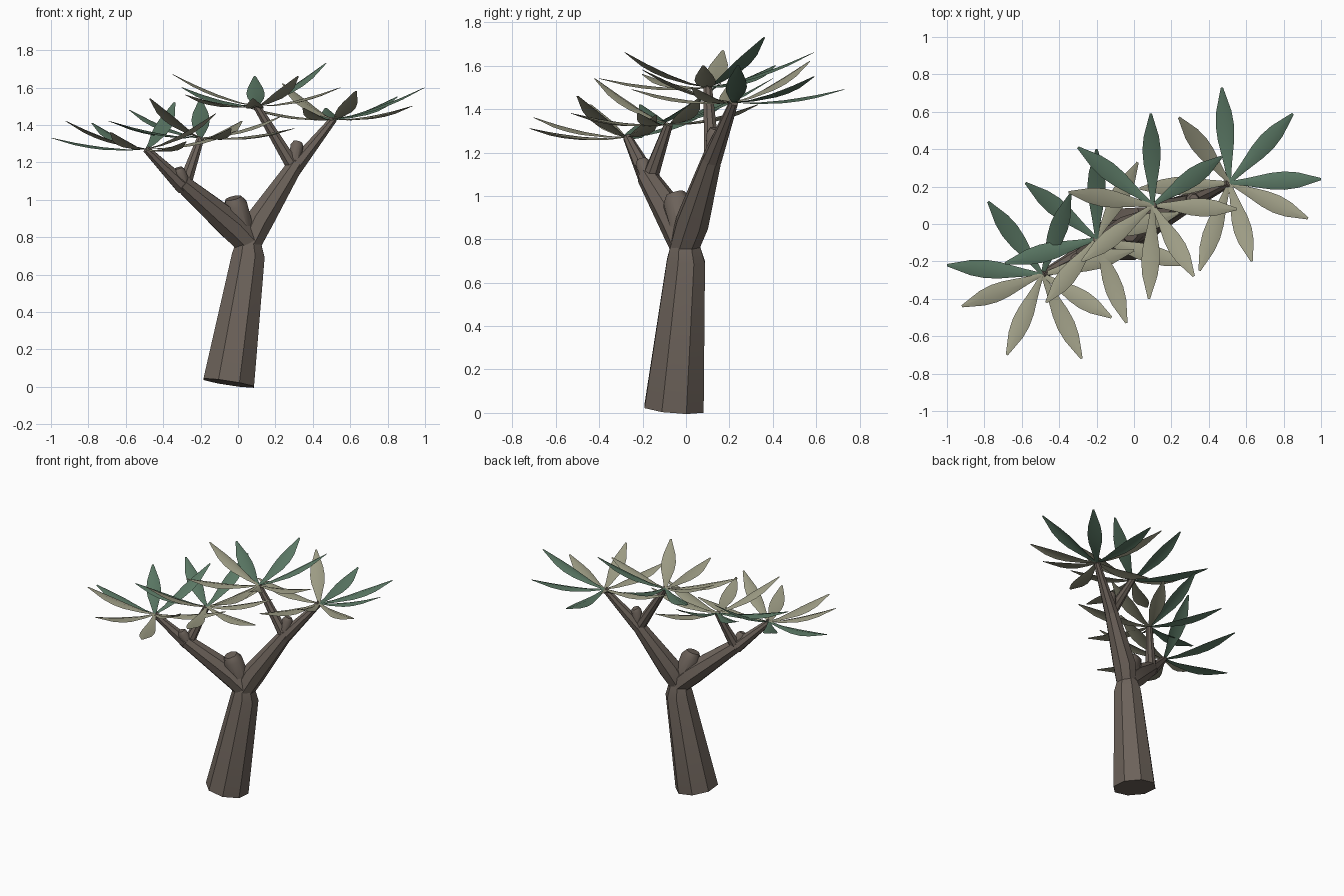
import bpy
import bmesh
import math
from mathutils import Vector

# Remove the default cube
default_cube = bpy.data.objects.get("Cube")
if default_cube:
    bpy.data.objects.remove(default_cube, do_unlink=True)


def make_material(name, colour):
    material = bpy.data.materials.new(name)
    material.use_nodes = True
    material.diffuse_color = (*colour, 1)
    shader = material.node_tree.nodes["Principled BSDF"]
    shader.inputs["Base Color"].default_value = (*colour, 1)
    shader.inputs["Roughness"].default_value = 0.9
    return material


bark = make_material("brown bark", (0.15, 0.122, 0.102))
green = make_material("green leaf", (0.105, 0.19, 0.13))
khaki = make_material("khaki leaf", (0.34, 0.335, 0.235))


def finish(name, bm, materials, angle):
    mesh = bpy.data.meshes.new(name)
    bm.to_mesh(mesh)
    bm.free()
    for material in materials:
        mesh.materials.append(material)
    obj = bpy.data.objects.new(name, mesh)
    bpy.context.collection.objects.link(obj)
    bpy.ops.object.select_all(action='DESELECT')
    obj.select_set(True)
    bpy.context.view_layer.objects.active = obj
    bpy.ops.object.shade_smooth_by_angle(angle=math.radians(angle))
    return obj


def limb(name, points, radii, sides=8):
    """Closed tapering tube whose rings stand across the path."""
    bm = bmesh.new()
    path = [Vector(p) for p in points]
    rings = []
    for i, centre in enumerate(path):
        along = (path[min(i + 1, len(path) - 1)] - path[max(i - 1, 0)]).normalized()
        across = Vector((0, 1, 0)).cross(along).normalized()
        other = along.cross(across)
        ring = []
        for k in range(sides):
            turn = math.tau * (k + 0.5) / sides
            offset = across * math.cos(turn) + other * math.sin(turn)
            ring.append(bm.verts.new(centre + offset * radii[i]))
        rings.append(ring)
    for low, high in zip(rings, rings[1:]):
        for k in range(sides):
            n = (k + 1) % sides
            bm.faces.new((low[k], low[n], high[n], high[k]))
    bm.faces.new(rings[0][::-1])
    bm.faces.new(rings[-1])
    return finish(name, bm, [bark], 40)


# Leaf outline: position along the leaf, half width
OUTLINE = [(0, 0.008), (0.2, 0.022), (0.45, 0.044), (0.6, 0.049), (0.75, 0.041), (1, 0.006)]


def add_leaf(bm, base, tip, material_index):
    """Sagging blade with a slightly raised midrib."""
    reach = tip - base
    side = Vector((-reach.y, reach.x, 0)).normalized()
    rows = []
    for t, half in OUTLINE:
        middle = base + reach * t
        middle.z -= 0.12 * t * (1 - t)
        rib = Vector((0, 0, half * 0.3))
        rows.append([bm.verts.new(middle + side * half),
                     bm.verts.new(middle + rib),
                     bm.verts.new(middle - side * half)])
    for a, b in zip(rows, rows[1:]):
        for k in range(2):
            face = bm.faces.new((a[k], a[k + 1], b[k + 1], b[k]))
            face.material_index = material_index


def crown(name, base, tips):
    """Rosette of leaves; the first three are green."""
    bm = bmesh.new()
    for i, tip in enumerate(tips):
        add_leaf(bm, Vector(base), Vector(tip), 0 if i < 3 else 1)
    finish(name, bm, [green, khaki], 60)


# Trunk
limb("trunk", [(-.05, -.055, .02), (.055, 0, .7), (.055, -.005, .78)], [.148, .095, .07])

# Main branches and the cut stump between them
limb("right_branch", [(.06, 0, .77), (-.03, -.035, .86), (-.3, -.18, 1.09)], [.075, .082, .048])
limb("left_branch", [(.055, -.01, .76), (.11, .03, .88), (.31, .125, 1.19)], [.07, .08, .045])
limb("centre_stump", [(.04, 0, .8), (-.015, -.04, .97), (-.025, -.05, 1.01)], [.06, .07, .045])

# Twigs carrying the crowns
ends = {
    "outer_right": (-.49, -.27, 1.27),
    "inner_right": (-.2, -.08, 1.33),
    "inner_left": (.1, .1, 1.5),
    "outer_left": (.51, .22, 1.43),
}
for name, end in ends.items():
    fork = (-.29, -.17, 1.07) if "right" in name else (.3, .12, 1.17)
    thick = .047 if "outer" in name else .04
    limb(name + "_twig", [fork, end], [thick, .021])

# Small stumps at the forks
limb("right_stump", [(-.28, -.17, 1.07), (-.315, -.2, 1.15), (-.32, -.205, 1.17)], [.035, .036, .022])
limb("left_stump", [(.3, .12, 1.18), (.315, .13, 1.29), (.32, .135, 1.31)], [.034, .037, .024])

# Leaf crowns
crown("outer_right_crown", ends["outer_right"], [
    (-.34, .16, 1.52), (-.78, .12, 1.41), (-1, -.22, 1.33), (-.92, -.44, 1.42),
    (-.68, -.7, 1.36), (-.28, -.72, 1.31), (-.12, -.5, 1.46), (0, -.14, 1.37)])
crown("inner_right_crown", ends["inner_right"], [
    (-.2, .4, 1.54), (-.58, .22, 1.48), (-.69, -.21, 1.42), (-.47, -.42, 1.54),
    (-.04, -.53, 1.38), (.3, -.22, 1.38), (.24, .06, 1.45), (.02, .33, 1.42)])
crown("inner_left_crown", ends["inner_left"], [
    (.47, .36, 1.73), (.09, .59, 1.66), (-.3, .41, 1.6), (-.35, .17, 1.67),
    (-.28, -.2, 1.56), (.08, -.4, 1.54), (.32, -.28, 1.66), (.55, .08, 1.6)])
crown("outer_left_crown", ends["outer_left"], [
    (1, .24, 1.6), (.85, .59, 1.55), (.47, .73, 1.49), (.24, .57, 1.62),
    (.03, .19, 1.5), (.35, -.25, 1.49), (.63, -.2, 1.58), (.93, .03, 1.5)])
